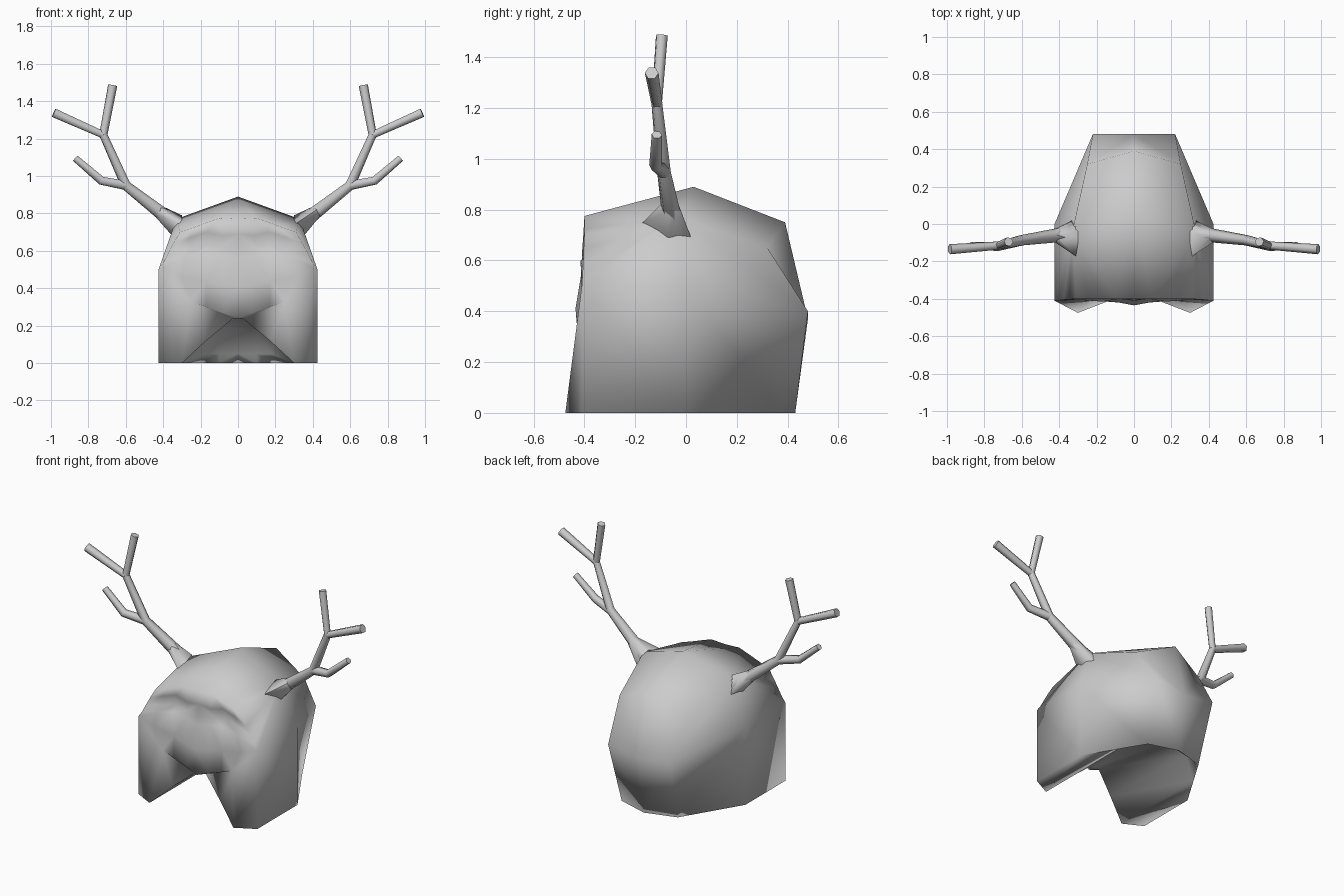
import bpy
import bmesh
from mathutils import Matrix

# Remove the default object
default = bpy.data.objects.get("Cube")
if default:
    bpy.data.objects.remove(default, do_unlink=True)

# Single material
GREY = (0.6, 0.6, 0.6, 1.0)
material = bpy.data.materials.new("plain grey")
material.use_nodes = True
material.diffuse_color = GREY
material.node_tree.nodes["Principled BSDF"].inputs["Base Color"].default_value = GREY


def activate(obj):
    bpy.ops.object.select_all(action="DESELECT")
    obj.select_set(True)
    bpy.context.view_layer.objects.active = obj


def make_object(name, bm):
    """Turn a bmesh into an active, coloured object."""
    mesh = bpy.data.meshes.new(name)
    bm.to_mesh(mesh)
    bm.free()
    mesh.materials.append(material)
    obj = bpy.data.objects.new(name, mesh)
    bpy.context.collection.objects.link(obj)
    activate(obj)


def add_face(bm, points):
    """Add one polygon, skipping repeated corners."""
    corners = []
    for point in points:
        if point not in corners:
            corners.append(point)
    if len(corners) > 2:
        bm.faces.new([bm.verts.new(p) for p in corners])


def add_sheet(bm, rows):
    """Skin a grid of points, row by row."""
    for upper, lower in zip(rows, rows[1:]):
        for i in range(len(upper) - 1):
            add_face(bm, (upper[i], lower[i], lower[i + 1], upper[i + 1]))


def add_fan(bm, hub, points):
    """Join a line of points to one hub with triangles."""
    for first, second in zip(points, points[1:]):
        add_face(bm, (hub, first, second))


# Key corners of the half helmet
apex = (0, 0.03, 0.89)
temple = (0.33, -0.04, 0.77)
brow_outer = (0.31, -0.40, 0.70)
crown_side = (0.25, 0.32, 0.65)
crown_back = (0, 0.39, 0.75)
cheekbone = (0.425, -0.41, 0.50)
side_mid = (0.425, 0, 0.50)
jaw_front = (0.425, -0.41, 0)
jaw_side = (0.425, 0, 0)
jaw_toe = (0.30, -0.475, 0)
jaw_inner = (0.30, 0.206, 0)
nape_side = (0.20, 0.37, 0)
mouth_corner = (0.25, -0.41, 0.33)
mouth_inner = (0.03, -0.37, 0.235)
arch_mid = (0.17, -0.425, 0.12)

# Back wall: upper, middle and bottom rings
back_wall = [
    [temple, crown_side, crown_back],
    [side_mid, (0.22, 0.48, 0.40), (0, 0.48, 0.37)],
    [jaw_side, nape_side, (0, 0.43, 0)],
]

# Face plate: brow, upper lid, eye hollow, lower lid, nose, lower edge
face = [
    [(0, -0.40, 0.77), (0.10, -0.40, 0.775), (0.17, -0.40, 0.75),
     (0.24, -0.40, 0.724), brow_outer],
    [(0, -0.405, 0.69), (0.08, -0.40, 0.68), (0.17, -0.395, 0.70),
     (0.26, -0.395, 0.67), (0.345, -0.403, 0.64)],
    [(0, -0.41, 0.62), (0.10, -0.365, 0.61), (0.17, -0.375, 0.635),
     (0.25, -0.37, 0.605), (0.375, -0.405, 0.585)],
    [(0, -0.41, 0.56), (0.08, -0.40, 0.575), (0.17, -0.415, 0.60),
     (0.28, -0.405, 0.57), (0.40, -0.408, 0.536)],
    [(0, -0.435, 0.41), (0.08, -0.42, 0.42), (0.17, -0.41, 0.44),
     (0.30, -0.405, 0.46), cheekbone],
    [(0, -0.42, 0.24), (0.08, -0.417, 0.27), (0.17, -0.413, 0.30),
     mouth_corner, cheekbone],
]
brow_line = face[0]
temple_line = [row[-1] for row in face[:5]]

# Hollow underside: front arch, rear arch, nape step, nape rim
hollow = [
    [(0, -0.37, 0.24), mouth_inner, arch_mid, jaw_toe],
    [(0, 0.30, 0.18), (0.10, 0.30, 0.18), (0.20, 0.25, 0.13), jaw_inner],
    [(0, 0.37, 0.05), (0.10, 0.36, 0.05), (0.18, 0.34, 0.05), jaw_inner],
    [(0, 0.43, 0), (0.10, 0.40, 0), nape_side, jaw_inner],
]

bm = bmesh.new()
for rows in (back_wall, face, hollow):
    add_sheet(bm, rows)

# Dome panels, sunken brow corner and side panels
add_fan(bm, apex, brow_line[:2] + [temple, crown_side, crown_back])
add_fan(bm, temple, brow_line[1:])
add_fan(bm, temple, temple_line + [side_mid])
add_face(bm, (cheekbone, side_mid, jaw_side, jaw_front))

# Cheek guard, its flat foot, and the underside of the chin
add_fan(bm, jaw_toe, [jaw_front, cheekbone, mouth_corner])
add_fan(bm, mouth_corner, [jaw_toe, arch_mid, mouth_inner])
add_face(bm, (jaw_toe, jaw_front, jaw_side, jaw_inner))
add_fan(bm, mouth_inner, [hollow[0][0]] + face[-1][:4])

# Weld, mirror and orient
bmesh.ops.mirror(bm, geom=bm.verts[:] + bm.edges[:] + bm.faces[:],
                 matrix=Matrix.Identity(4), merge_dist=0.001, axis="X")
bmesh.ops.remove_doubles(bm, verts=bm.verts, dist=0.001)
bmesh.ops.recalc_face_normals(bm, faces=bm.faces)
make_object("helmet", bm)
bpy.ops.object.shade_smooth_by_angle(angle=2.0)

# Antler branches: x, y, z, thickness along each path
fork_low = (0.60, -0.087, 0.95, 0.028)
fork_high = (0.72, -0.115, 1.22, 0.022)
branches = {
    "beam": [(0.31, -0.035, 0.73, 0.040), (0.37, -0.055, 0.77, 0.040),
             fork_low, fork_high],
    "outer_tine": [fork_high, (0.985, -0.135, 1.338, 0.027)],
    "upper_tine": [fork_high, (0.67, -0.095, 1.485, 0.025)],
    "lower_tine": [fork_low, (0.73, -0.12, 0.975, 0.025),
                   (0.87, -0.115, 1.095, 0.020)],
}
root_spread = [(0.30, -0.18, 0.74), (0.33, 0.02, 0.69),
               (0.30, -0.04, 0.79), (0.36, -0.07, 0.69)]


def add_branch(name, path, sign):
    curve = bpy.data.curves.new(name, "CURVE")
    curve.dimensions = "3D"
    curve.bevel_depth = 1.0
    curve.bevel_resolution = 1
    curve.use_fill_caps = True
    spline = curve.splines.new("POLY")
    spline.points.add(len(path) - 1)
    for point, (x, y, z, radius) in zip(spline.points, path):
        point.co = (sign * x, y, z, 1)
        point.radius = radius
    curve.materials.append(material)
    obj = bpy.data.objects.new(name, curve)
    bpy.context.collection.objects.link(obj)
    activate(obj)
    bpy.ops.object.convert(target="MESH")
    bpy.ops.object.shade_smooth_by_angle(angle=1.1)


def add_root(name, sign):
    """Flared foot that blends the beam into the temple."""
    bm = bmesh.new()
    place = Matrix.Translation((sign * 0.42, -0.062, 0.81))
    bmesh.ops.create_icosphere(bm, subdivisions=1, radius=0.036, matrix=place)
    for x, y, z in root_spread:
        bm.verts.new((sign * x, y, z))
    hull = bmesh.ops.convex_hull(bm, input=bm.verts)
    inside = [g for g in hull["geom_interior"] if isinstance(g, bmesh.types.BMVert)]
    bmesh.ops.delete(bm, geom=inside, context="VERTS")
    bmesh.ops.recalc_face_normals(bm, faces=bm.faces)
    make_object(name, bm)
    bpy.ops.object.shade_smooth_by_angle(angle=1.1)


for side, sign in (("left", 1), ("right", -1)):
    add_root(f"{side}_antler_root", sign)
    for part, path in branches.items():
        add_branch(f"{side}_antler_{part}", path, sign)
